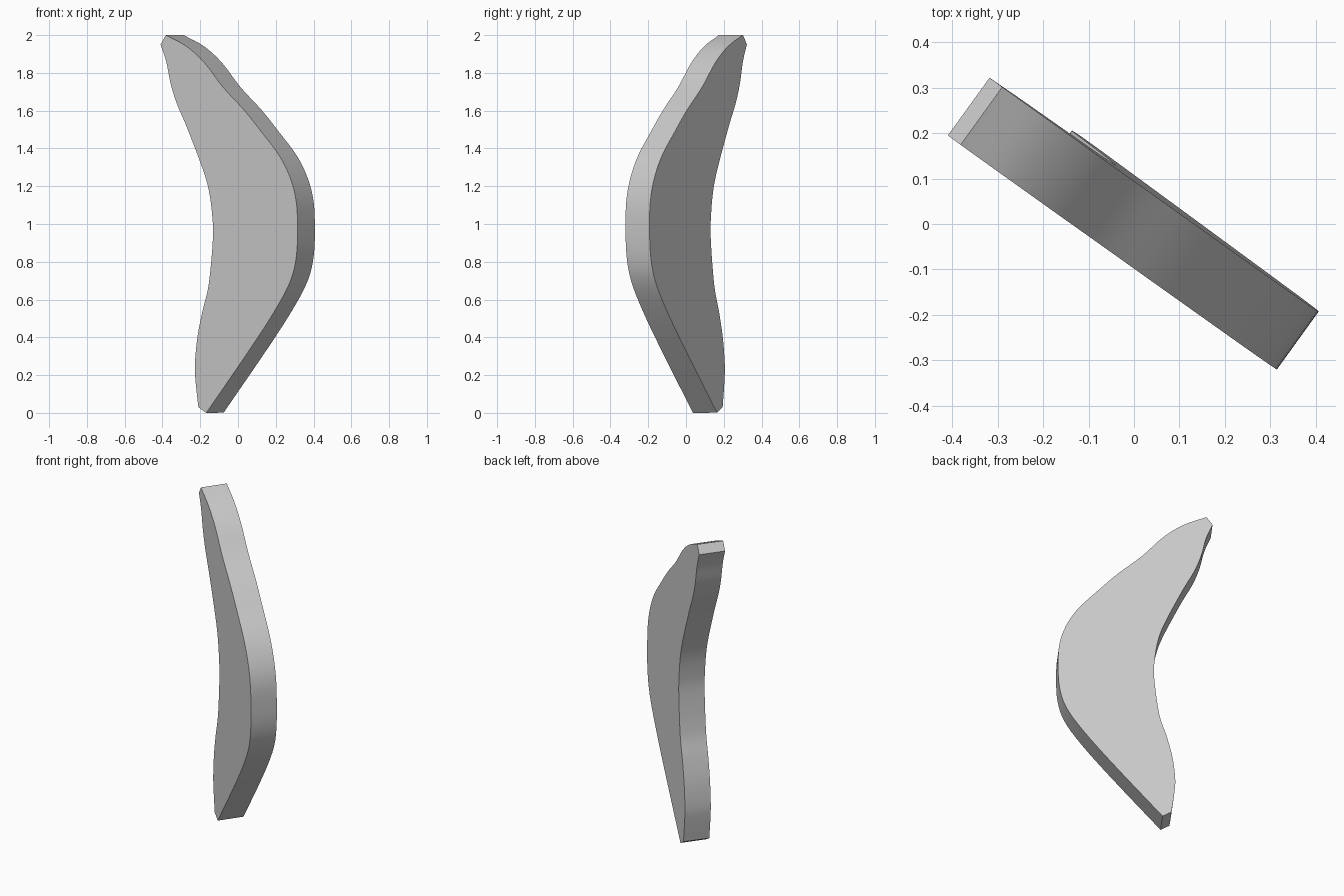
import bpy
import bmesh
import math
from mathutils import Vector

default_cube = bpy.data.objects.get("Cube")
if default_cube:
    bpy.data.objects.remove(default_cube, do_unlink=True)

THICKNESS = 0.157
SEGMENTS_PER_SPAN = 4


def make_material(name, colour):
    material = bpy.data.materials.new(name)
    material.use_nodes = True
    material.diffuse_color = colour
    shader = next(n for n in material.node_tree.nodes if n.type == 'BSDF_PRINCIPLED')
    shader.inputs["Base Color"].default_value = colour
    return material


def smooth_path(points, segments):
    """Pass a smooth curve through the given profile points."""
    points = [Vector(p) for p in points]
    padded = [points[0] * 2 - points[1]] + points + [points[-1] * 2 - points[-2]]
    path = []
    for before, start, end, after in zip(padded, padded[1:], padded[2:], padded[3:]):
        for step in range(segments):
            t = step / segments
            path.append(0.5 * (2 * start + (end - before) * t
                               + (2 * before - 5 * start + 4 * end - after) * t ** 2
                               + (3 * start - before - 3 * end + after) * t ** 3))
    return path + [points[-1]]


def on_front_plane(point):
    """Place a profile point (x, z) on the slanted front plane of the slab."""
    x, z = point
    return Vector((x, -0.0845 - 0.7217 * x - 0.0084 * z, z))


def build_slab(name, outline, thickness, material):
    bm = bmesh.new()
    front = bm.faces.new([bm.verts.new(on_front_plane(p)) for p in outline])
    depth = Vector((0.7217, 1, 0.0084)).normalized() * thickness
    extruded = bmesh.ops.extrude_face_region(bm, geom=[front], use_keep_orig=True)
    moved = [item for item in extruded["geom"] if isinstance(item, bmesh.types.BMVert)]
    bmesh.ops.translate(bm, verts=moved, vec=depth)
    bmesh.ops.recalc_face_normals(bm, faces=bm.faces)
    mesh = bpy.data.meshes.new(name)
    bm.to_mesh(mesh)
    bm.free()
    mesh.materials.append(material)
    slab = bpy.data.objects.new(name, mesh)
    bpy.context.collection.objects.link(slab)
    bpy.ops.object.select_all(action='DESELECT')
    slab.select_set(True)
    bpy.context.view_layer.objects.active = slab
    bpy.ops.object.shade_smooth_by_angle(angle=math.radians(30))
    return slab


# Bulging outer edge, from bottom to top
outer_edge = smooth_path([
    (-0.168, 0), (0.065, 0.34), (0.2, 0.55), (0.278, 0.7), (0.309, 0.83),
    (0.315, 0.98), (0.308, 1.12), (0.278, 1.24), (0.22, 1.36), (0.13, 1.48),
    (0.035, 1.6), (-0.08, 1.725), (-0.177, 1.853), (-0.272, 1.94), (-0.382, 2)],
    SEGMENTS_PER_SPAN)

# Hollow inner edge, from top to bottom
inner_edge = smooth_path([
    (-0.41, 1.95), (-0.38, 1.86), (-0.357, 1.745), (-0.325, 1.64), (-0.27, 1.51),
    (-0.19, 1.3), (-0.155, 1.18), (-0.137, 1.05), (-0.133, 0.92), (-0.155, 0.68),
    (-0.188, 0.54), (-0.215, 0.4), (-0.228, 0.26), (-0.225, 0.17), (-0.21, 0.03)],
    SEGMENTS_PER_SPAN)

# Curved slab, with small straight chamfers at both tips
grey = make_material("plain_grey", (0.6, 0.6, 0.6, 1))
build_slab("curved_slab", outer_edge + inner_edge, THICKNESS, grey)
